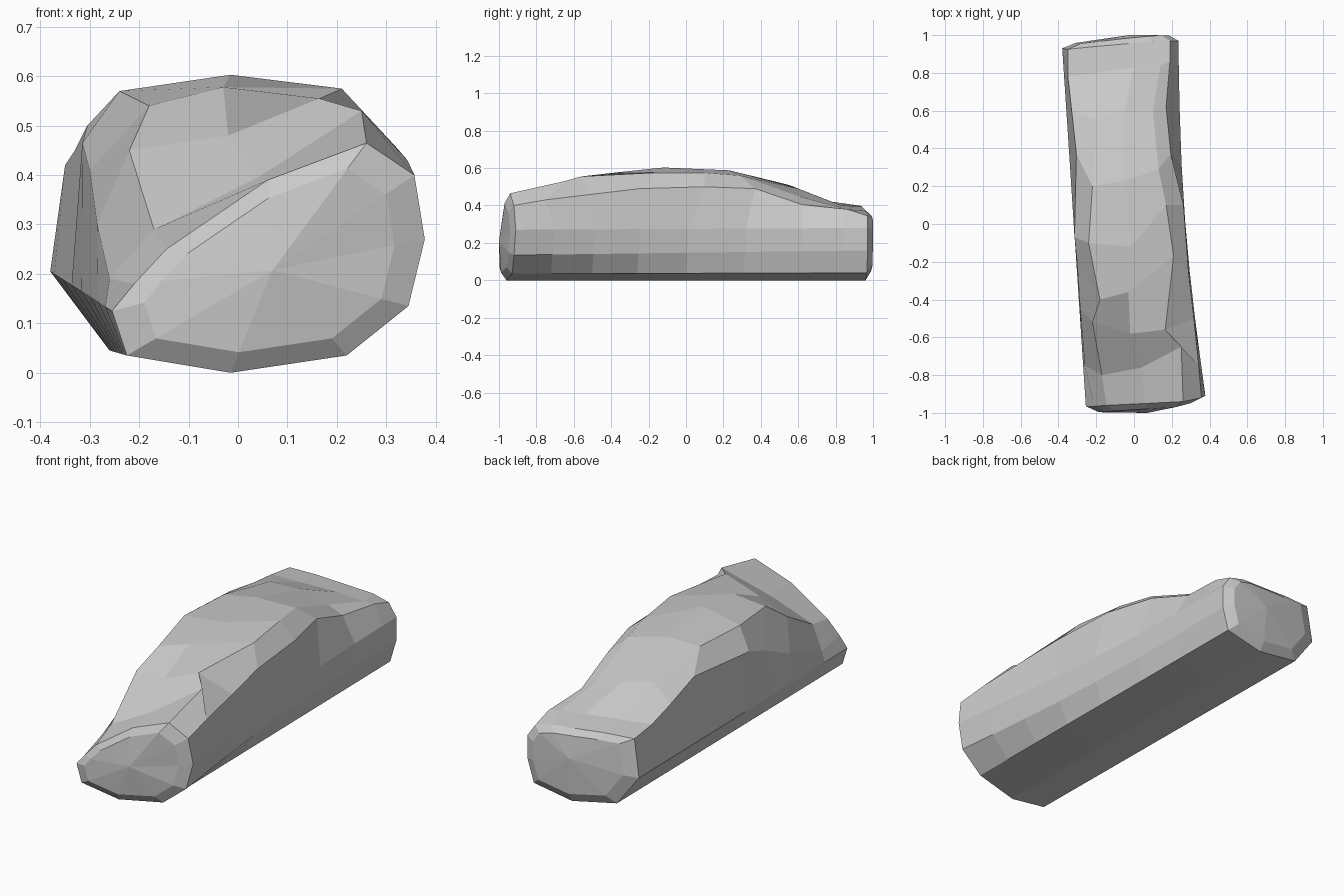
import bpy, bmesh, math
from mathutils import Vector

if "Cube" in bpy.data.objects:
    bpy.data.objects.remove(bpy.data.objects["Cube"])

# Underside profile at the front and back ends: left wall, keel, right wall
LOW_FRONT = [(-.255, -.965, .125), (-.225, -.968, .035), (-.015, -.96, 0),
             (.22, -.93, .035), (.345, -.92, .135), (.378, -.91, .27)]
LOW_BACK = [(-.38, .93, .205), (-.26, .94, .045), (-.015, .96, 0),
            (.2, .968, .04), (.235, .97, .16), (.235, .97, .28)]

# Weathered top, front to back; each row runs right edge -> left edge
TOP = [
    [(.357, -.92, .40), (.26, -.94, .465), (.06, -.95, .39), (-.145, -.96, .25), (-.21, -.965, .18)],
    [(.343, -.75, .43), (.25, -.65, .53), (.04, -.76, .395), (-.17, -.8, .29), (-.26, -.75, .19)],
    [(.317, -.5, .46), (.165, -.56, .555), (-.02, -.58, .48), (-.22, -.52, .45), (-.285, -.45, .30)],
    [(.288, -.25, .49), (.21, -.17, .575), (-.03, -.36, .578), (-.18, -.4, .54), (-.3, -.22, .41)],
    [(.262, .1, .5), (.17, .1, .575), (-.015, -.12, .603), (-.24, -.1, .57), (-.315, -.07, .465)],
    [(.195, .37, .49), (.13, .29, .56), (-.05, .23, .588), (-.22, .2, .57), (-.305, .37, .50)],
    [(.17, .62, .405), (.1, .6, .45), (-.05, .6, .49), (-.2, .55, .51), (-.33, .6, .45)],
    [(.19, .86, .38), (.14, .84, .385), (0, .83, .40), (-.2, .8, .41), (-.35, .78, .42)],
    [(.19, .97, .345), (.1, .965, .37), (-.03, .955, .38), (-.2, .94, .395), (-.35, .925, .40)],
]


def low_points(t):
    """Underside points at fraction t, the right wall slightly hollowed."""
    pts = [Vector(a).lerp(Vector(b), t) for a, b in zip(LOW_FRONT, LOW_BACK)]
    for p in pts[4:]:
        p.x -= .037 * math.sin(math.pi * t)
    return pts


def bridge(bm, a, b):
    n = len(a)
    for i in range(n):
        bm.faces.new((a[i], a[(i + 1) % n], b[(i + 1) % n], b[i]))


def cap(bm, ring, direction):
    """Bevelled, nearly flat end."""
    c = sum((v.co for v in ring), Vector()) / len(ring)
    inner = []
    for v in ring:
        p = c.lerp(v.co, .8)
        p.y = v.co.y + direction * .029
        inner.append(bm.verts.new(p))
    bridge(bm, ring, inner)
    mid = sum((v.co for v in inner), Vector()) / len(inner)
    mid.y = direction
    hub = bm.verts.new(mid)
    for i in range(len(inner)):
        bm.faces.new((inner[i], inner[(i + 1) % len(inner)], hub))


# Loft the body, then close both ends
bm = bmesh.new()
rings = []
for i, row in enumerate(TOP):
    ys = sum(p[1] for p in row) / len(row)
    t = 0 if i == 0 else 1 if i == len(TOP) - 1 else (ys + .95) / 1.9
    pts = low_points(t) + [Vector(p) for p in row]
    rings.append([bm.verts.new(p) for p in pts])
for a, b in zip(rings, rings[1:]):
    bridge(bm, a, b)
cap(bm, rings[0], -1)
cap(bm, rings[-1], 1)
bmesh.ops.recalc_face_normals(bm, faces=bm.faces)

mesh = bpy.data.meshes.new("long_rock")
bm.to_mesh(mesh)
bm.free()
rock = bpy.data.objects.new("long_rock", mesh)
bpy.context.collection.objects.link(rock)
